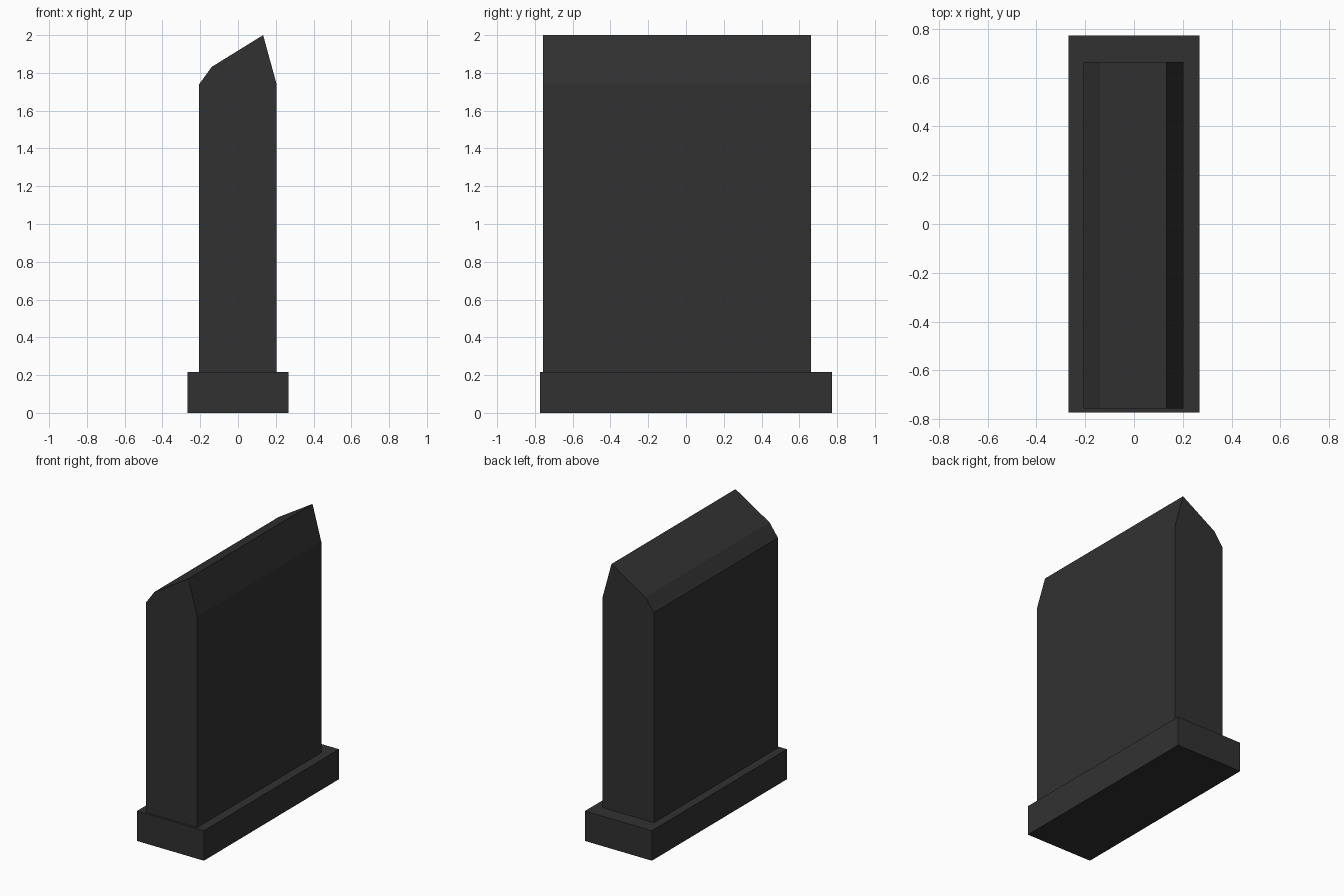
import bpy
import bmesh

cube = bpy.data.objects.get("Cube")
if cube:
    bpy.data.objects.remove(cube, do_unlink=True)

# Dark stone material
stone = bpy.data.materials.new("dark_stone")
stone.use_nodes = True
colour = (0.031, 0.031, 0.031, 1)
stone.diffuse_color = colour
stone.node_tree.nodes["Principled BSDF"].inputs["Base Color"].default_value = colour


def extrude_profile(name, profile, y_front, y_back):
    """Extrude a closed x-z outline along y into a flat-shaded solid."""
    bm = bmesh.new()
    face = bm.faces.new([bm.verts.new((x, y_front, z)) for x, z in profile])
    result = bmesh.ops.extrude_face_region(bm, geom=[face])
    moved = [v for v in result["geom"] if isinstance(v, bmesh.types.BMVert)]
    bmesh.ops.translate(bm, verts=moved, vec=(0, y_back - y_front, 0))
    # Make sure the front cap is present and the normals face outward
    if not face.is_valid:
        bmesh.ops.holes_fill(bm, edges=bm.edges[:])
    bmesh.ops.recalc_face_normals(bm, faces=bm.faces[:])
    mesh = bpy.data.meshes.new(name)
    bm.to_mesh(mesh)
    bm.free()
    mesh.materials.append(stone)
    obj = bpy.data.objects.new(name, mesh)
    bpy.context.collection.objects.link(obj)
    return obj


base_top = 0.217

# Plinth
extrude_profile("base", [(-0.268, 0), (0.268, 0), (0.268, base_top), (-0.268, base_top)],
                -0.773, 0.773)

# Upright slab with a lopsided pointed top
extrude_profile("slab", [(-0.207, base_top), (0.203, base_top), (0.203, 1.745),
                         (0.133, 2), (-0.139, 1.832), (-0.207, 1.738)],
                -0.757, 0.663)
